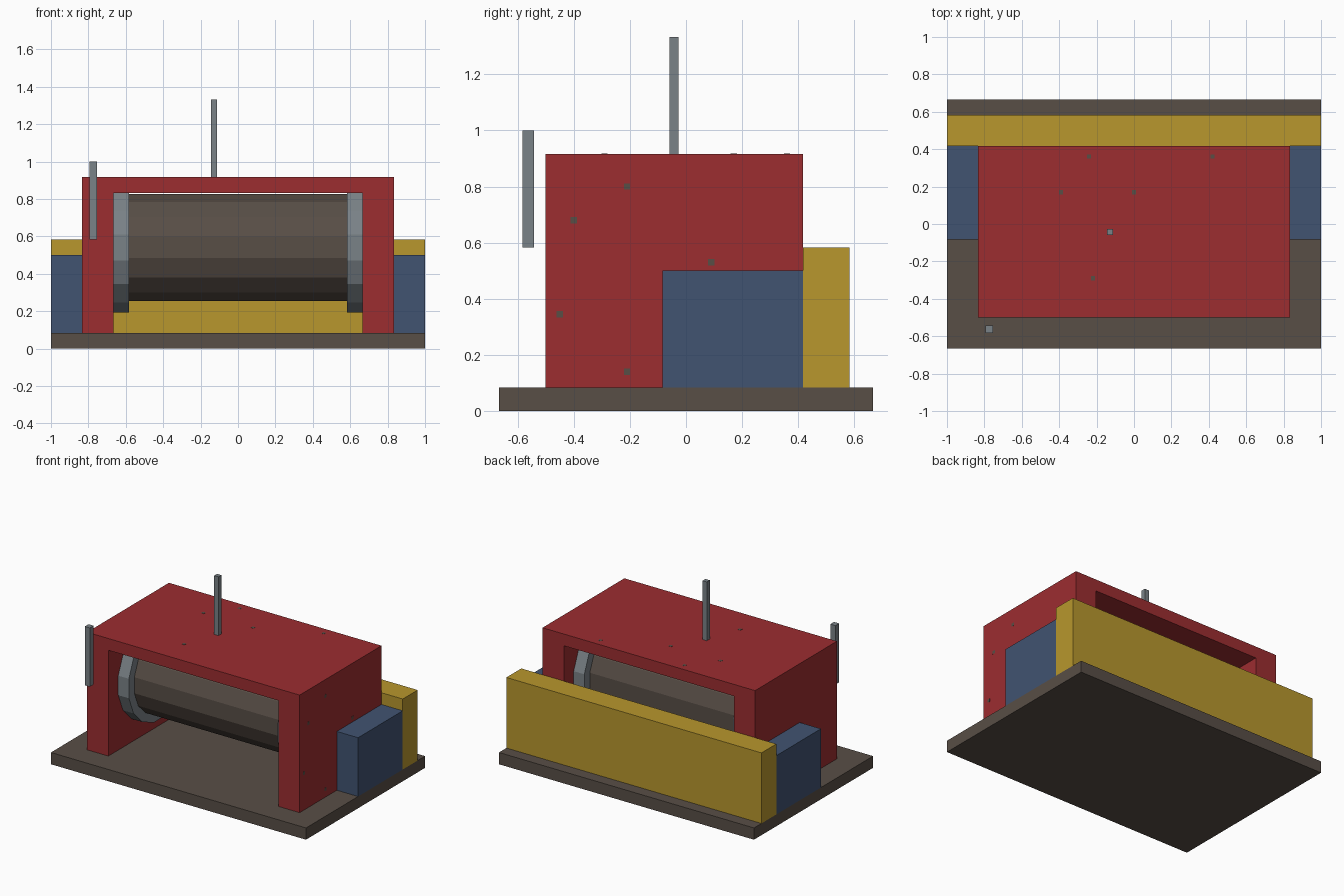
import bpy
import bmesh
import math
from mathutils import Matrix, Vector

default_cube = bpy.data.objects.get("Cube")
if default_cube:
    bpy.data.objects.remove(default_cube, do_unlink=True)

U = 1 / 12  # building module


def material(name, rgb):
    """Flat material from 0-255 display colour."""
    lin = [((c / 255 + 0.055) / 1.055) ** 2.4 for c in rgb] + [1]
    mat = bpy.data.materials.new(name)
    mat.use_nodes = True
    mat.diffuse_color = lin
    mat.node_tree.nodes["Principled BSDF"].inputs["Base Color"].default_value = lin
    return mat


red = material("red paint", (156, 45, 48))
yellow = material("yellow paint", (184, 151, 45))
blue = material("blue paint", (65, 83, 113))
brown = material("dark brown metal", (88, 78, 70))
steel = material("grey steel", (122, 130, 135))


def finish(bm, name, mat):
    bmesh.ops.recalc_face_normals(bm, faces=bm.faces)
    mesh = bpy.data.meshes.new(name)
    bm.to_mesh(mesh)
    bm.free()
    mesh.materials.append(mat)
    obj = bpy.data.objects.new(name, mesh)
    bpy.context.collection.objects.link(obj)
    return obj


def add_box(bm, lo, hi):
    lo, hi = Vector(lo), Vector(hi)
    place = Matrix.Translation((lo + hi) / 2) @ Matrix.Diagonal((*(hi - lo), 1))
    bmesh.ops.create_cube(bm, size=1, matrix=place)


def box(name, lo, hi, mat):
    bm = bmesh.new()
    add_box(bm, lo, hi)
    return finish(bm, name, mat)


def roller(name, x0, x1, radius, mat):
    """Sixteen-sided cylinder along x with a flat facet underneath."""
    bm = bmesh.new()
    place = (Matrix.Translation(((x0 + x1) / 2, -U / 2, 6.5 * U))
             @ Matrix.Rotation(math.pi / 2, 4, 'Y')
             @ Matrix.Rotation(math.pi / 16, 4, 'Z'))
    bmesh.ops.create_cone(bm, cap_ends=True, segments=16, radius1=radius,
                          radius2=radius, depth=x1 - x0, matrix=place)
    return finish(bm, name, mat)


# Base plate and rear wall
box("base_plate", (-1, -8 * U, 0), (1, 8 * U, U), brown)
box("rear_wall", (-1, 5 * U, U), (1, 7 * U, 7 * U), yellow)

# Arched frame: inverted U profile pulled front to back
bm = bmesh.new()
half = [(8, 10), (8, 1), (10, 1), (10, 11)]
outline = half + [(-x, z) for x, z in reversed(half)]
face = bm.faces.new([bm.verts.new((x * U, -6 * U, z * U)) for x, z in outline])
pulled = bmesh.ops.extrude_face_region(bm, geom=[face])["geom"]
bmesh.ops.translate(bm, vec=(0, 11 * U, 0),
                    verts=[v for v in pulled if isinstance(v, bmesh.types.BMVert)])
finish(bm, "frame", red)

# Drum with end flanges, and side boxes
roller("drum", -7 * U, 7 * U, 3.5 * U, brown)
for side, s in (("left", 1), ("right", -1)):
    a, b = sorted((s * 7 * U, s * 8 * U))
    roller(side + "_flange", a, b, 4.25 * U, steel)
    a, b = sorted((s * 10 * U, s * 12 * U))
    box(side + "_side_box", (a, -U, U), (b, 5 * U, 6 * U), blue)

# Lever at the front corner and mast on the roof
box("front_lever", (-0.793, -7 * U, 7 * U), (-0.753, -6.5 * U, 1), steel)
box("roof_mast", (-0.145, -0.059, 11 * U), (-0.112, -0.026, 16 * U), steel)

# Tiny worn specks on the roof and the left wall
bm = bmesh.new()
r, t = 0.011, 0.001
for x, y in [(-.39, .17), (0, .17), (-.24, .36), (.42, .36), (-.22, -.29)]:
    add_box(bm, (x - r, y - r, 11 * U - t), (x + r, y + r, 11 * U + t))
for y, z in [(-.21, .8), (-.4, .68), (.09, .53), (-.45, .345), (-.21, .14)]:
    add_box(bm, (10 * U - t, y - r, z - r), (10 * U + t, y + r, z + r))
finish(bm, "worn_specks", brown)
